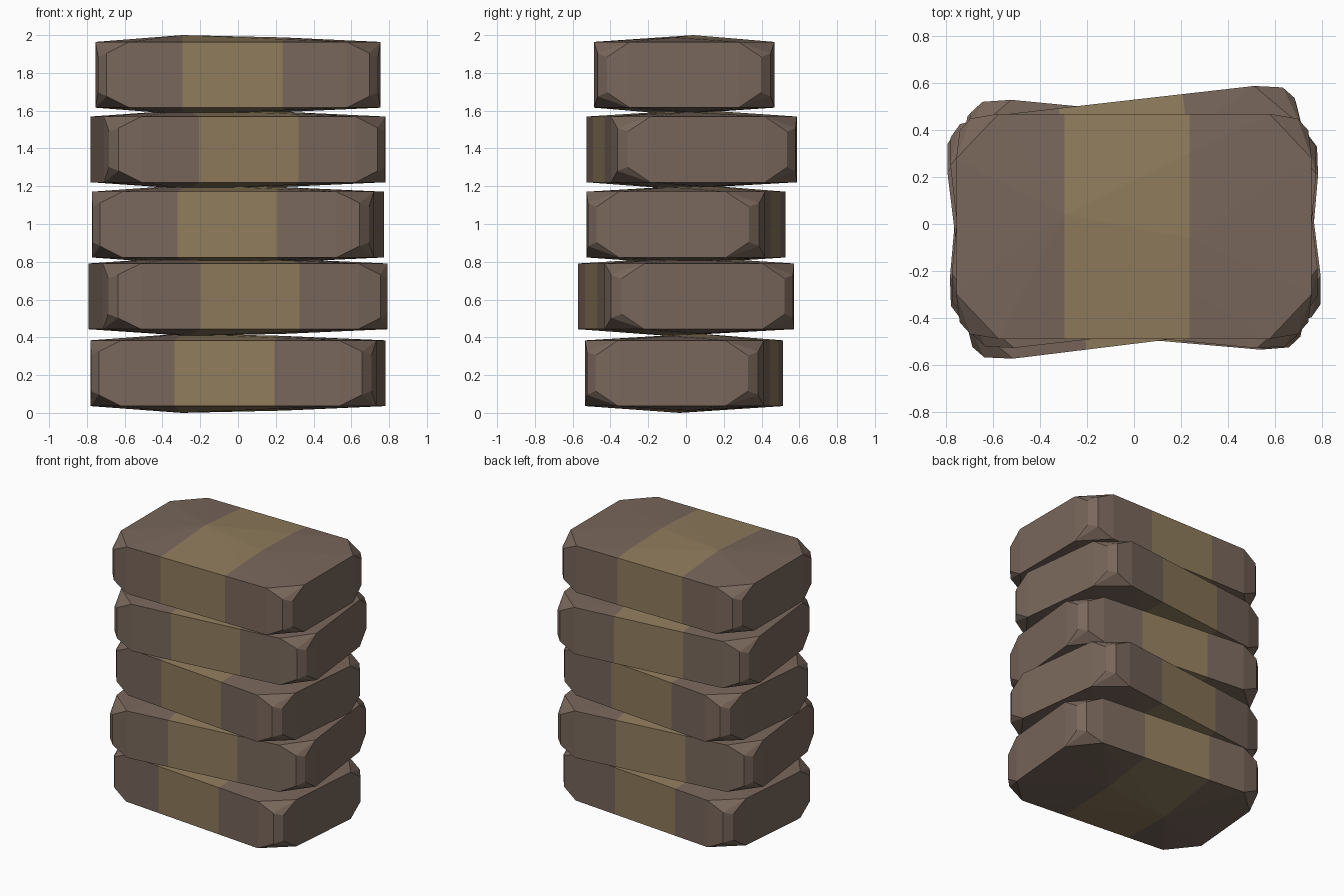
import bpy, bmesh, math
from mathutils import Matrix, Vector

if "Cube" in bpy.data.objects:
    bpy.data.objects.remove(bpy.data.objects["Cube"])


def make_material(name, color):
    m = bpy.data.materials.new(name)
    m.diffuse_color = (*color, 1)
    m.use_nodes = True
    m.node_tree.nodes["Principled BSDF"].inputs["Base Color"].default_value = m.diffuse_color
    return m


brown = make_material("brown cloth", (0.19, 0.135, 0.105))
tan = make_material("tan band", (0.275, 0.2, 0.107))
BAND = 0.265   # half width of the centre band
HZ = 0.174     # half height at the rim
CROWN = 0.21   # half height at the bulged middle


def make_sack(name, y0, z, angle, hx, hy, shift):
    bm = bmesh.new()
    # corners: wide bevel at top and bottom, slim bevel on the upright edges
    for sx in (-1, 1):
        for sy in (-1, 1):
            for sz in (-1, 1):
                for x, y, h in ((hx - 0.18, hy, HZ), (hx, hy - 0.19, HZ),
                                (hx - 0.06, hy - 0.02, HZ - 0.06),
                                (hx - 0.015, hy - 0.07, HZ - 0.08)):
                    bm.verts.new((sx * x, sy * y, sz * h))
    # gentle crown above and below
    for sx in (-1, 1):
        bm.verts.new((sx * BAND + shift, -sx * 0.05, CROWN if sx < 0 else CROWN - 0.012))
        bm.verts.new((sx * BAND + shift, sx * 0.05, -CROWN if sx < 0 else 0.012 - CROWN))
    bmesh.ops.convex_hull(bm, input=bm.verts[:])
    bmesh.ops.dissolve_limit(bm, angle_limit=0.01, verts=bm.verts[:], edges=bm.edges[:])
    # cut the band edges and colour the middle
    for x in (-BAND, BAND):
        bmesh.ops.bisect_plane(bm, geom=bm.verts[:] + bm.edges[:] + bm.faces[:],
                               plane_co=(x + shift, 0, 0), plane_no=(1, 0, 0))
    for f in bm.faces:
        f.material_index = int(abs(f.calc_center_median().x - shift) < BAND)
    bmesh.ops.recalc_face_normals(bm, faces=bm.faces[:])
    mesh = bpy.data.meshes.new(name)
    bm.to_mesh(mesh)
    bm.free()
    mesh.materials.append(brown)
    mesh.materials.append(tan)
    ob = bpy.data.objects.new(name, mesh)
    ob.matrix_world = Matrix.Translation(Vector((0, y0, z))) @ Matrix.Rotation(math.radians(angle), 4, 'Z')
    bpy.context.collection.objects.link(ob)


# stack of sacks, each twisted the other way: y offset, height, twist, half size, band shift
for i, row in enumerate([(-0.01, 0.21, -5, 0.76, 0.475, -0.03),
                         (0.0, 0.617, 7, 0.76, 0.505, 0.0),
                         (0.0, 0.997, -5.5, 0.75, 0.475, -0.01),
                         (0.03, 1.395, 6.5, 0.75, 0.495, 0.0),
                         (-0.01, 1.79, 0, 0.755, 0.478, -0.03)]):
    make_sack(f"sack_{i + 1}", *row)
